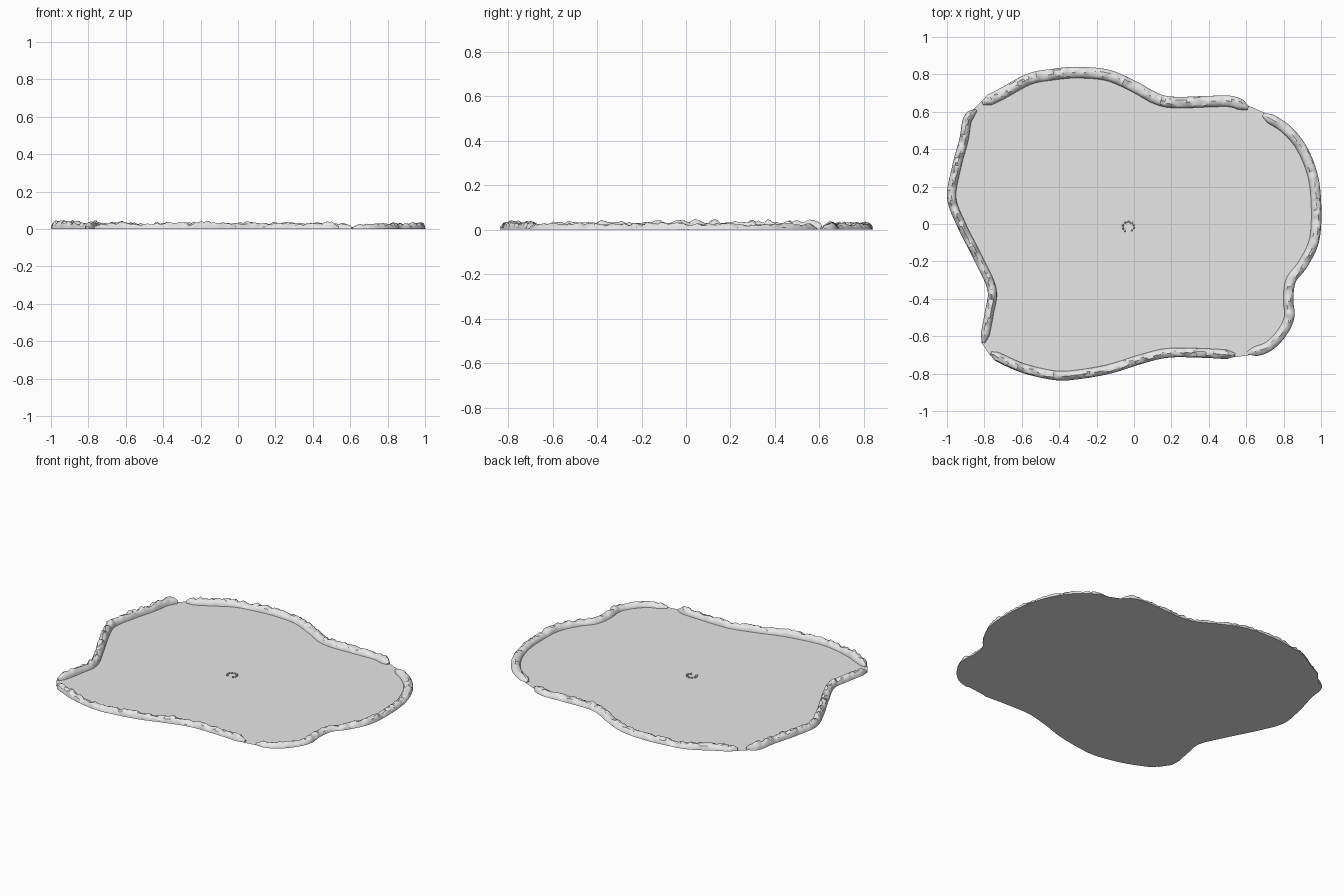
import bpy, math, random
from mathutils import Vector, noise

random.seed(4)
if "Cube" in bpy.data.objects:
    bpy.data.objects.remove(bpy.data.objects["Cube"])

stone = bpy.data.materials.new("pale grey stone")
stone.use_nodes = True
grey = (0.8, 0.8, 0.8, 1)
stone.diffuse_color = grey
stone.node_tree.nodes["Principled BSDF"].inputs["Base Color"].default_value = grey


def make(name, verts, faces, smooth=True):
    mesh = bpy.data.meshes.new(name)
    mesh.from_pydata(verts, [], faces)
    mesh.update()
    mesh.materials.append(stone)
    obj = bpy.data.objects.new(name, mesh)
    bpy.context.collection.objects.link(obj)
    if smooth:
        bpy.ops.object.select_all(action='DESELECT')
        obj.select_set(True)
        bpy.context.view_layer.objects.active = obj
        bpy.ops.object.shade_smooth_by_angle(angle=math.radians(35))
    return obj


def spline(points, step=0.013):
    """Evenly dense smooth curve through the points."""
    pts = [Vector((x, y, 0)) for x, y in points]
    pts = [2 * pts[0] - pts[1]] + pts + [2 * pts[-1] - pts[-2]]
    out = []
    for a, b, c, d in zip(pts, pts[1:], pts[2:], pts[3:]):
        n = max(2, round((c - b).length / step))
        for i in range(n):
            t = i / n
            out.append(0.5 * (2 * b + (c - a) * t + (2 * a - 5 * b + 4 * c - d) * t * t
                              + (3 * b - a - 3 * c + d) * t ** 3))
    return out + [pts[-2]]


def sides(path):
    """Outward direction at each point of a clockwise path."""
    result = []
    for i in range(len(path)):
        t = (path[min(i + 1, len(path) - 1)] - path[max(i - 1, 0)]).normalized()
        result.append(Vector((-t.y, t.x, 0)))
    return result


def ridge(name, path, width, height):
    """Rough rock bank with an arched section and rounded ends."""
    count, last = 9, len(path) - 1
    verts, faces = [], []
    for i, (p, out) in enumerate(zip(path, sides(path))):
        end = min(1, 0.35 + min(i, last - i) / 5)
        crest = height * (1 + 0.35 * noise.noise(p * 9) + 0.4 * noise.noise(p * 28))
        for k in range(count):
            a = math.pi * k / (count - 1)
            q = p + out * math.cos(a) * width * end
            rough = noise.noise(q * 45 + Vector((0, 0, k * 0.3)))
            q += out * rough * 0.005 * math.sin(a)
            q.z = 0.001 + crest * end * math.sin(a) * (1 + 0.4 * rough)
            verts.append(q)
    for i in range(last):
        for k in range(count):
            m = (k + 1) % count
            a, b = i * count, (i + 1) * count
            faces.append((a + k, b + k, b + m, a + m))
    faces.append(tuple(range(count)))
    faces.append(tuple(reversed(range(last * count, (last + 1) * count))))
    return make(name, verts, faces)


# Rock banks, clockwise: centre line, half width, height
banks = {
    "back_bank": ([(-.81, .645), (-.7, .7), (-.56, .775), (-.43, .8), (-.3, .81),
                   (-.14, .795), (0, .735), (.12, .67), (.22, .65), (.4, .655),
                   (.52, .655), (.61, .62)], .03, .028),
    "left_bank": ([(.69, .585), (.81, .51), (.9, .4), (.96, .24), (.975, .05),
                   (.96, -.1), (.9, -.22), (.84, -.3), (.825, -.4), (.83, -.5),
                   (.785, -.59), (.71, -.66), (.61, -.69)], .027, .025),
    "front_bank": ([(.54, -.7), (.36, -.69), (.18, -.69), (.03, -.725), (-.13, -.775),
                    (-.3, -.805), (-.42, -.81), (-.58, -.775), (-.7, -.725),
                    (-.765, -.69)], .025, .03),
    "right_bank": ([(-.805, -.635), (-.775, -.48), (-.76, -.35), (-.83, -.19), (-.925, 0),
                    (-.975, .14), (-.95, .3), (-.91, .45), (-.89, .56), (-.845, .61)],
                   .024, .035),
}
outline = []
for name, (points, width, height) in banks.items():
    path = spline(points)
    ridge(name, path, width, height)
    outline += [p + out * 0.012 for p, out in zip(path, sides(path))]

# Flat ground reaching under the banks
make("ground", outline, [tuple(reversed(range(len(outline))))], smooth=False)

# Small broken ring of stones in the middle
for i in range(9):
    angle = math.radians(-50 + i * 35)
    bpy.ops.mesh.primitive_ico_sphere_add(
        subdivisions=1, radius=0.009,
        location=(-0.03 + 0.03 * math.cos(angle), -0.015 + 0.026 * math.sin(angle), 0.006))
    rock = bpy.context.object
    rock.name = "ring_stone"
    rock.rotation_euler.z = angle
    rock.scale = (random.uniform(0.6, 0.9), random.uniform(0.8, 1.1), 0.65)
    rock.data.materials.append(stone)
